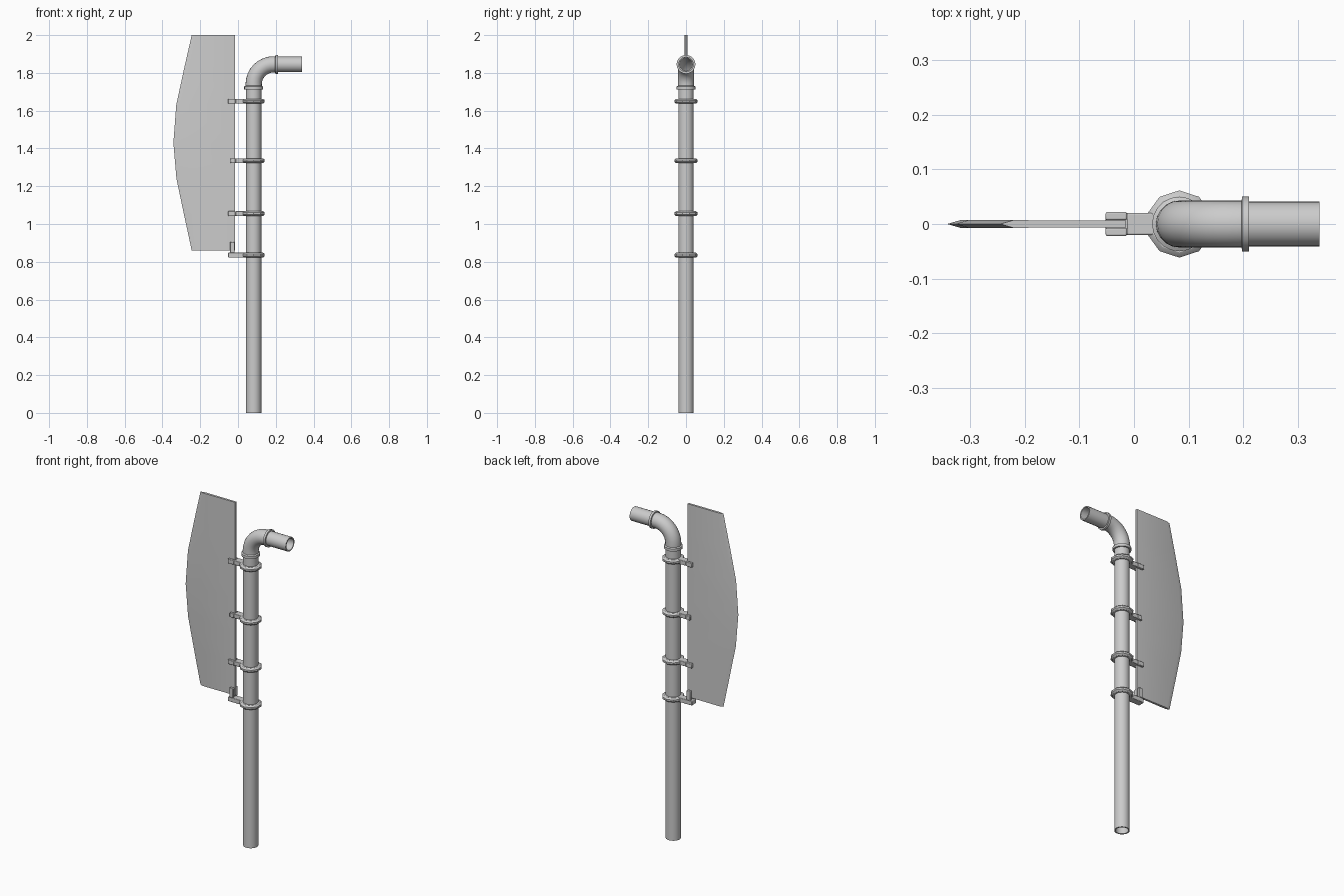
import bpy, bmesh
from math import sin, cos, pi, radians
from mathutils import Vector

if "Cube" in bpy.data.objects:
    bpy.data.objects.remove(bpy.data.objects["Cube"])

PX, PZ, N = 0.083, 1.845, 20     # post axis, spout height, pipe sides


def finish(name, bm, angle=35):
    bmesh.ops.remove_doubles(bm, verts=bm.verts, dist=1e-5)
    bmesh.ops.recalc_face_normals(bm, faces=bm.faces)
    me = bpy.data.meshes.new(name)
    bm.to_mesh(me)
    bm.free()
    ob = bpy.data.objects.new(name, me)
    bpy.context.collection.objects.link(ob)
    bpy.ops.object.select_all(action='DESELECT')
    ob.select_set(True)
    bpy.context.view_layer.objects.active = ob
    bpy.ops.object.shade_smooth_by_angle(angle=radians(angle))
    return ob


def hollow(name, stations, n=N, start=0.0):
    """Closed loop of rings; each station is (x, z, tilt towards +x, radius)."""
    bm = bmesh.new()
    rings = []
    for x, z, t, r in stations:
        side = Vector((cos(t), 0, -sin(t)))
        rings.append([bm.verts.new(Vector((x, 0, z)) + side * (r * cos(a)) + Vector((0, r * sin(a), 0)))
                      for a in (start + 2 * pi * i / n for i in range(n))])
    for k, a in enumerate(rings):
        b = rings[(k + 1) % len(rings)]
        for i in range(n):
            j = (i + 1) % n
            bm.faces.new((a[i], a[j], b[j], b[i]))
    return finish(name, bm)


def box(bm, x0, x1, y0, y1, z0, z1):
    vs = bmesh.ops.create_cube(bm, size=1)['verts']
    for v in vs:
        v.co = Vector((x1 if v.co.x > 0 else x0, y1 if v.co.y > 0 else y0, z1 if v.co.z > 0 else z0))


# upright and outlet pipes
hollow("upright_pipe", [(PX, 0, 0, .041), (PX, 1.72, 0, .041), (PX, 1.72, 0, .034), (PX, 0, 0, .034)])
hollow("outlet_pipe", [(.20, PZ, pi/2, .041), (.34, PZ, pi/2, .041), (.34, PZ, pi/2, .034), (.20, PZ, pi/2, .034)])

# elbow with a collar at each end
R = 0.105
bend = [(PX + R - R * cos(t), PZ - R + R * sin(t), t) for t in (pi / 2 * i / 8 for i in range(9))]
outer = [(PX, 1.712, 0, .050), (PX, 1.728, 0, .050), (PX, 1.732, 0, .043)]
outer += [(*p, .043) for p in bend]
outer += [(.197, PZ, pi/2, .043), (.198, PZ, pi/2, .050), (.211, PZ, pi/2, .050)]
inner = [(.211, PZ, pi/2, .035)] + [(*p, .035) for p in reversed(bend)] + [(PX, 1.712, 0, .035)]
hollow("elbow", outer + inner)

# clamps: ten-sided band, arm and a fork gripping the fin
for k, (z, tip) in enumerate([(.835, -.052), (1.055, -.052), (1.335, -.04), (1.65, -.052)]):
    lo, hi = z - .013, z + .013
    hollow(f"clamp_band_{k+1}", [(PX, lo + .004, 0, .058), (PX, lo + .008, 0, .0615), (PX, hi - .008, 0, .0615),
                                 (PX, hi - .004, 0, .058), (PX, hi, 0, .052), (PX, hi, 0, .041),
                                 (PX, lo, 0, .041), (PX, lo, 0, .052)], 10, pi / 10)
    bm = bmesh.new()
    if k == 0:
        # lowest bracket passes under the fin and turns up beside it
        box(bm, tip, .045, -.02, .02, lo, hi)
        for s in (-1, 1):
            box(bm, -.042, -.018, *sorted((s * .007, s * .022)), hi, .905)
    else:
        box(bm, -.013, .045, -.02, .02, lo, hi)
        for s in (-1, 1):
            box(bm, tip, -.013, *sorted((s * .007, s * .022)), lo, hi)
    arm = finish(f"clamp_arm_{k+1}", bm)
    bev = arm.modifiers.new("soft_edges", 'BEVEL')
    bev.width, bev.segments = .003, 2

# fin: thin plate with a sharpened curved edge
edge = [(-.245, .86), (-.286, 1.05), (-.326, 1.24), (-.342, 1.43), (-.327, 1.63), (-.286, 1.82), (-.245, 2.0)]
bm = bmesh.new()
rows = []
for x, z in edge:
    pts = [(-.015, -.006), (x + .024, -.007), (x, 0), (x + .024, .007), (-.015, .006)]
    rows.append([bm.verts.new((px, py, z)) for px, py in pts])
for a, b in zip(rows, rows[1:]):
    for i in range(5):
        j = (i + 1) % 5
        bm.faces.new((a[i], a[j], b[j], b[i]))
bm.faces.new(rows[0])
bm.faces.new(rows[-1])
finish("fin", bm, 50)
